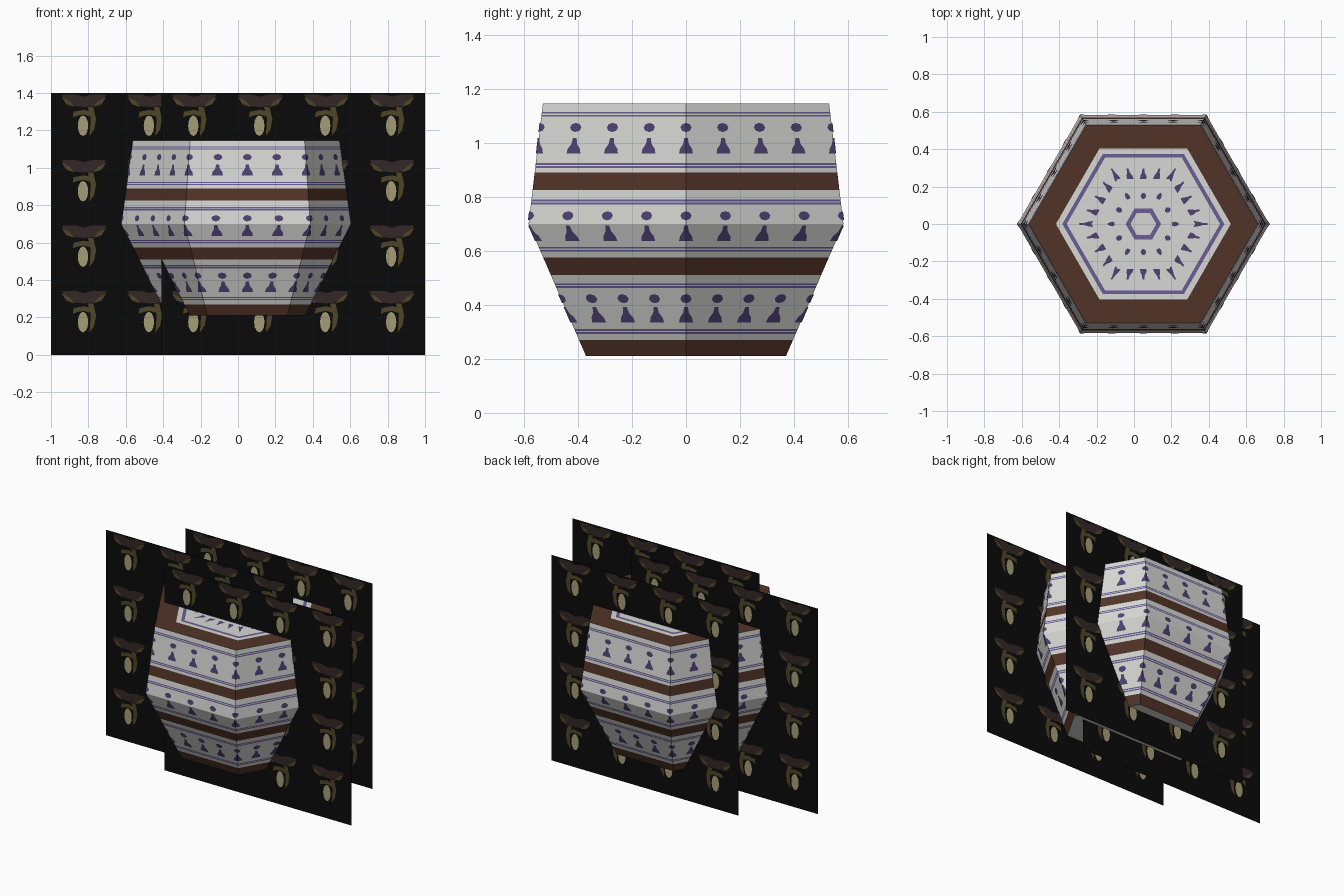
import bpy, bmesh, math
from mathutils import Vector

if "Cube" in bpy.data.objects:
    bpy.data.objects.remove(bpy.data.objects["Cube"])

def material(name, rgb):
    m = bpy.data.materials.new(name)
    m.diffuse_color = (*rgb, 1)
    m.use_nodes = True
    m.node_tree.nodes["Principled BSDF"].inputs["Base Color"].default_value = m.diffuse_color
    return m

WHITE = material("pot_white", (0.68, 0.69, 0.66))
BROWN = material("band_brown", (0.085, 0.034, 0.021))
VIOLET = material("pattern_violet", (0.075, 0.055, 0.17))
LILAC = material("line_lilac", (0.14, 0.11, 0.30))
BLACK = material("panel_black", (0.003, 0.003, 0.003))
DARK = material("wing_dark_brown", (0.034, 0.02, 0.019))
OLIVE = material("curl_olive", (0.08, 0.06, 0.02))
CREAM = material("oval_cream", (0.38, 0.34, 0.18))

def finish(bm, name, mats):
    me = bpy.data.meshes.new(name)
    bm.to_mesh(me)
    bm.free()
    for m in mats:
        me.materials.append(m)
    ob = bpy.data.objects.new(name, me)
    bpy.context.collection.objects.link(ob)
    return ob

def add_face(bm, pts, mat=0):
    f = bm.faces.new([bm.verts.new(p) for p in pts])
    f.material_index = mat

# ---------------------------------------------------------------- pot body
CX, TOP, MID, BOT = 0.05, 1.145, 0.70, 0.21
COS30, TAN30 = math.cos(math.pi / 6), math.tan(math.pi / 6)

def apothem(z):
    if z < MID:
        return 0.37 + (z - BOT) / (MID - BOT) * 0.213
    return 0.583 - (z - MID) / (TOP - MID) * 0.053

# (height where a band starts, material): 0 white, 1 brown, 2 lilac line
bands = [(BOT, 1), (0.27, 0), (MID, 0), (0.51, 1), (0.575, 0), (0.825, 1), (0.89, 0)]
for z in (0.295, 0.465, 0.60, 0.775, 0.91, 1.10):      # double lines
    bands += [(z - 0.003, 2), (z + 0.004, 0), (z + 0.008, 2), (z + 0.015, 0)]
rings = [(z, apothem(z), m) for z, m in sorted(bands)]
# flat lid: concentric hexagons
rings += [(TOP, a, m) for a, m in
          ((0.53, 1), (0.405, 0), (0.375, 2), (0.355, 0), (0.082, 2), (0.06, 0))]

bm = bmesh.new()
loops = []
for z, a, _ in rings:
    r = a / COS30
    loops.append([bm.verts.new((CX + r * math.cos(k * math.pi / 3),
                                r * math.sin(k * math.pi / 3), z)) for k in range(6)])
for i in range(len(loops) - 1):
    lo, hi = loops[i], loops[i + 1]
    for k in range(6):
        n = (k + 1) % 6
        bm.faces.new((lo[k], lo[n], hi[n], hi[k])).material_index = rings[i][2]
bm.faces.new(loops[-1])
bm.faces.new(loops[0][::-1])
finish(bm, "pot", [WHITE, BROWN, LILAC])

# ---------------------------------------------------------------- painted pattern on the pot
BELL = [(-0.03, 0), (0.03, 0), (0.026, 0.018), (0.012, 0.036), (0.008, 0.058),
        (-0.008, 0.058), (-0.012, 0.036), (-0.026, 0.018)]
DOT = [(0.024 * math.cos(k * math.pi / 4), 0.017 * math.sin(k * math.pi / 4)) for k in range(8)]

def clamp(t, h):
    return max(-h, min(h, t))

def wall_mark(bm, side, u, z0, shape):
    """Plate on one wall; u is -1..1 along the side, corners wrap by clamping."""
    ang = math.radians(30 + 60 * side)
    n, t = Vector((math.cos(ang), math.sin(ang), 0)), Vector((-math.sin(ang), math.cos(ang), 0))
    pts = []
    for s, h in shape:
        a = apothem(z0 + h) + 0.004
        half = a * TAN30
        p = n * a + t * clamp(u * half + s, half) + Vector((CX, 0, z0 + h))
        if not pts or (p - pts[-1]).length > 1e-5:
            pts.append(p)
    add_face(bm, pts)

def lid_mark(bm, side, u, r0, shape):
    ang = math.radians(30 + 60 * side)
    n, t = Vector((math.cos(ang), math.sin(ang), 0)), Vector((-math.sin(ang), math.cos(ang), 0))
    pts = []
    for s, h in reversed(shape):
        r = r0 + h
        half = r * TAN30
        p = n * r + t * clamp(u * half + s * 0.6, half) + Vector((CX, 0, TOP + 0.003))
        if not pts or (p - pts[-1]).length > 1e-5:
            pts.append(p)
    add_face(bm, pts)

bm = bmesh.new()
for side in range(6):
    for u in (-1, -0.5, 0, 0.5, 1):
        for z_bell, z_dot in ((0.96, 1.057), (0.636, 0.73), (0.335, 0.423)):
            wall_mark(bm, side, u, z_bell, BELL)
            wall_mark(bm, side, u, z_dot, DOT)
        lid_mark(bm, side, u, 0.24, BELL)
    for u in (-1, 0, 1):
        lid_mark(bm, side, u, 0.15, DOT)
finish(bm, "pot_pattern", [VIOLET])

# ---------------------------------------------------------------- upright patterned panels
WING = [(0, 0.10), (0.05, 0.105), (0.085, 0.125), (0.12, 0.165), (0.05, 0.168), (0, 0.155)]
TIP = [(0.05, 0.10), (0.095, 0.115), (0.12, 0.155), (0.075, 0.13)]
OVAL = [(-0.005 + 0.028 * math.cos(k * math.pi / 6), 0.055 * math.sin(k * math.pi / 6))
        for k in range(12)]
CURL = [(0.03, -0.055), (0.055, -0.02), (0.065, 0.035), (0.05, 0.10),
        (0.02, 0.10), (0.036, 0.04), (0.034, 0.0)]
COLLAR = [(-0.06, 0.045), (-0.03, 0.055), (0.0, 0.06), (0.03, 0.05), (0.04, 0.075),
          (0.0, 0.085), (-0.055, 0.075)]

def flip(shape):
    return [(-x, z) for x, z in reversed(shape)]

MOTIF = [(WING, 1), (flip(WING), 1), (TIP, 2), (flip(TIP), 2),
         (CURL, 2), (COLLAR, 2), (OVAL, 3)]
W, H, N = 1.41, 1.40, 4

def panel(name, x0, y):
    bm = bmesh.new()
    add_face(bm, [(x0, y, 0), (x0 + W, y, 0), (x0 + W, y, H), (x0, y, H)])
    for i in range(N):
        for j in range(N):
            cx, cz = x0 + (i + 0.5) * W / N, (j + 0.5) * H / N
            for layer, (shape, mat) in enumerate(MOTIF):
                d = 0.002 + 0.0006 * layer
                add_face(bm, [(cx + x, y - d, cz + z) for x, z in shape], mat)
                add_face(bm, [(cx + x, y + d, cz + z) for x, z in reversed(shape)], mat)
    finish(bm, name, [BLACK, DARK, OLIVE, CREAM])

panel("left_panel", -1.0, 0.005)
panel("right_panel", 1.0 - W, -0.207)
panel("rear_panel", -0.61, 0.305)
